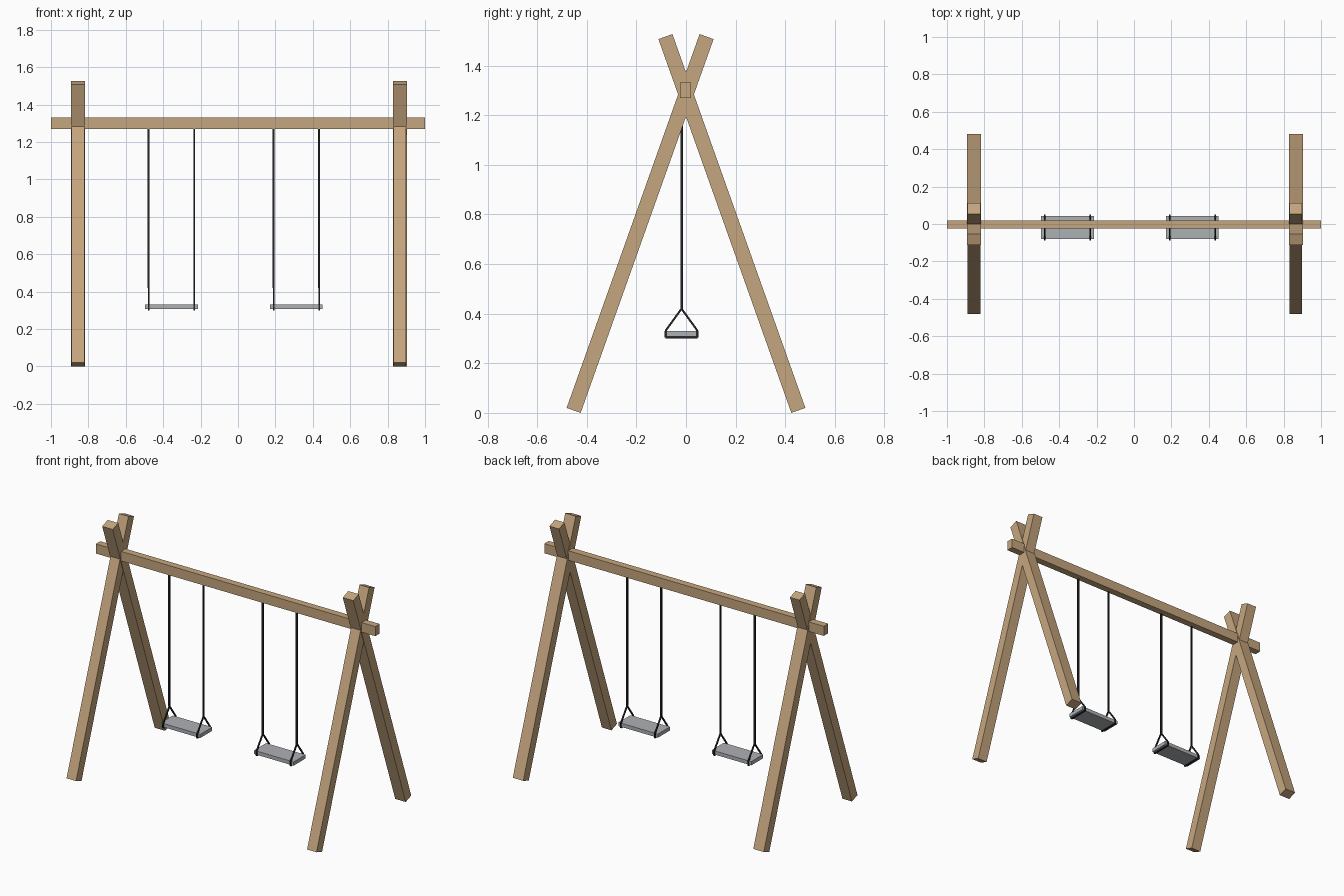
import bpy, bmesh, math
from mathutils import Matrix, Vector

if "Cube" in bpy.data.objects:
    bpy.data.objects.remove(bpy.data.objects["Cube"])


def material(name, rgb):
    m = bpy.data.materials.new(name)
    m.diffuse_color = (*rgb, 1)
    m.use_nodes = True
    m.node_tree.nodes["Principled BSDF"].inputs["Base Color"].default_value = m.diffuse_color
    return m


WOOD = material("light wood", (0.56, 0.38, 0.21))
GREY = material("seat grey", (0.42, 0.44, 0.46))
BLACK = material("rope black", (0.018, 0.018, 0.02))


def add_object(name, bm, mat):
    mesh = bpy.data.meshes.new(name)
    bm.to_mesh(mesh)
    bm.free()
    mesh.materials.append(mat)
    obj = bpy.data.objects.new(name, mesh)
    bpy.context.collection.objects.link(obj)


def add_bar(bm, x, a, b, width, depth):
    """Box running between two (y, z) points at a given x."""
    a, b = Vector((x, *a)), Vector((x, *b))
    d = b - a
    tilt = math.atan2(-d.y, d.z)
    bmesh.ops.create_cube(bm, size=1, matrix=Matrix.Translation((a + b) / 2)
                          @ Matrix.Rotation(tilt, 4, 'X')
                          @ Matrix.Diagonal((width, depth, d.length, 1)))


def add_box(bm, lo, hi):
    lo, hi = Vector(lo), Vector(hi)
    bmesh.ops.create_cube(bm, size=1, matrix=Matrix.Translation((lo + hi) / 2)
                          @ Matrix.Diagonal((*(hi - lo), 1)))


# crossed legs at each end
for side, x in (("left", -0.856), ("right", 0.865)):
    for place, s, width in (("front", -1, 0.068), ("back", 1, 0.075)):
        bm = bmesh.new()
        add_bar(bm, x, (0.453 * s, 0.010), (-0.083 * s, 1.517), width, 0.06)
        add_object(f"{side}_{place}_leg", bm, WOOD)

# top beam
bm = bmesh.new()
add_box(bm, (-1, -0.025, 1.27), (1, 0.02, 1.332))
add_object("top_beam", bm, WOOD)

# swings: a seat, two ropes and the loops that hold the seat
KNOT = (-0.018, 0.42)
LOOP = [KNOT, (-0.083, 0.33), (-0.083, 0.304), (0.047, 0.304), (0.047, 0.33)]
for side, x in (("left", -0.356), ("right", 0.312)):
    bm = bmesh.new()
    add_box(bm, (x - 0.141, -0.079, 0.307), (x + 0.141, 0.043, 0.331))
    add_object(f"{side}_seat", bm, GREY)

    ropes, loops = bmesh.new(), bmesh.new()
    for rx in (x - 0.122, x + 0.122):
        add_bar(ropes, rx, KNOT, (KNOT[0], 1.28), 0.01, 0.01)
        for a, b in zip(LOOP, LOOP[1:] + LOOP[:1]):
            add_bar(loops, rx, a, b, 0.008, 0.008)
    add_object(f"{side}_ropes", ropes, BLACK)
    add_object(f"{side}_seat_loops", loops, BLACK)
